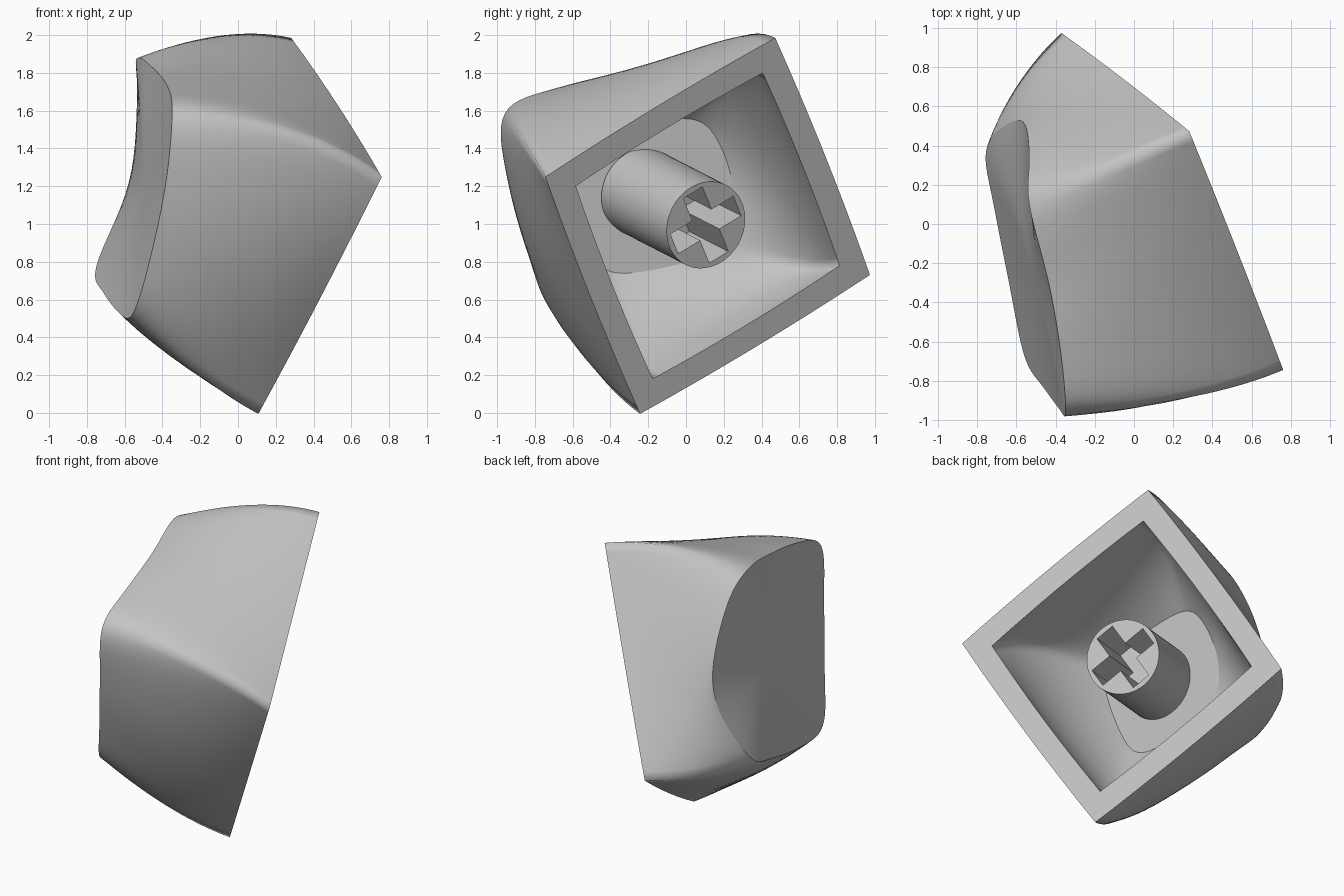
import bpy, bmesh, math
from mathutils import Vector, Matrix

if "Cube" in bpy.data.objects:
    bpy.data.objects.remove(bpy.data.objects["Cube"], do_unlink=True)

mat = bpy.data.materials.new("plain_grey")
mat.use_nodes = True
GREY = (0.55, 0.55, 0.55, 1)
mat.diffuse_color = GREY
mat.node_tree.nodes["Principled BSDF"].inputs["Base Color"].default_value = GREY

# Tilted frame of the cap: two rim directions and the axis away from the opening
U = Vector((-0.435, 0.334, -0.836)).normalized()
W = Vector((-0.842, -0.48, 0.246))
W = (W - U * W.dot(U)).normalized()
V = W.cross(U)
FRAME = Matrix.Translation((0.195, 0.115, 0.99)) @ Matrix((U, V, W)).transposed().to_4x4()

N = 24            # points per side
HALF = 0.75       # half width of the open base
INNER = 0.61      # half width of the opening


def add_object(name, bm):
    bmesh.ops.recalc_face_normals(bm, faces=bm.faces)
    mesh = bpy.data.meshes.new(name)
    bm.to_mesh(mesh)
    bm.free()
    mesh.materials.append(mat)
    ob = bpy.data.objects.new(name, mesh)
    bpy.context.collection.objects.link(ob)
    ob.matrix_world = FRAME
    return ob


def sides(corners, bulge):
    """Closed four-sided loop whose sides bow outwards."""
    pts = []
    for i in range(4):
        a, b = Vector(corners[i]), Vector(corners[(i + 1) % 4])
        out = (b - a).cross(Vector((0, 0, 1))).normalized()
        for k in range(N):
            s = k / N
            pts.append(a.lerp(b, s) + out * bulge[i] * 4 * s * (1 - s))
    return pts


def spline(ctrl):
    """Closed smooth curve through the control points."""
    c = [Vector(p) for p in ctrl]
    m, pts = len(c), []
    steps = 4 * N // m
    for i in range(m):
        p, q, r, s = (c[(i + j) % m] for j in (-1, 0, 1, 2))
        for k in range(steps):
            t = k / steps
            pts.append(0.5 * (2 * q + (r - p) * t + (2 * p - 5 * q + 4 * r - s) * t * t
                              + (3 * q - p - 3 * r + s) * t ** 3))
    return pts


def soften(loop, times):
    for _ in range(times):
        loop = [loop[i] * 0.5 + (loop[i - 1] + loop[(i + 1) % len(loop)]) * 0.25
                for i in range(len(loop))]
    return loop


def square(h):
    return sides([(-h, -h, 0), (h, -h, 0), (h, h, 0), (-h, h, 0)], [0.015] * 4)


def dish(p):
    """Tilted mean plane of the finger dish."""
    return 0.83 - 0.28 * p.x + 0.25 * p.y


def loft(a, b, c, levels):
    """Curved walls through three loops, with ridges rounding off along the way."""
    rings = []
    for j in range(levels + 1):
        t = j / levels
        ring = [p * ((1 - t) * (1 - 2 * t)) + q * (4 * t * (1 - t)) + r * (t * (2 * t - 1))
                for p, q, r in zip(a, b, c)]
        rings.append([p.lerp(q, t) for p, q in zip(ring, soften(ring, 5))])
    return rings


def cap_rings(loop, levels):
    """Rings shrinking from a loop towards the middle of the dish."""
    rings = []
    for j in range(1, levels):
        r = 1 - j / levels
        ring = []
        for p in loop:
            q = Vector((p.x * r, p.y * r, 0))
            q.z = dish(q) + (p.z - dish(p)) * r * r
            ring.append(q)
        rings.append(ring)
    return rings


# Cap shell: base, half-way and top outlines
middle = sides([(-0.66, -0.755, 0.42), (0.78, -0.61, 0.32), (0.645, 0.735, 0.45), (-0.80, 0.60, 0.555)],
               [0.065, 0.045, 0.085, 0.01])
top = spline([(-0.43, -0.67, 0.84), (-0.2, -0.76, 0.68), (0.28, -0.70, 0.50),
              (0.69, -0.43, 0.61), (0.68, -0.1, 0.69), (0.6, 0.3, 0.79),
              (0.46, 0.64, 0.90), (0.12, 0.64, 0.965), (-0.3, 0.56, 1.05),
              (-0.63, 0.41, 1.125), (-0.63, 0.1, 1.035), (-0.55, -0.27, 0.93)])
outer = loft(square(HALF), middle, top, 20)
outer += cap_rings(outer[-1], 14)

# Hollow inside, ending in a tilted ceiling
ceiling = []
for p in soften(top, 20):
    q = p * 0.61
    q.z = dish(q) - 0.15
    ceiling.append(q)
hollow_mid = [Vector((p.x * 0.78, p.y * 0.78, c.z * 0.52)) for p, c in zip(middle, ceiling)]
inner = loft(square(INNER), hollow_mid, ceiling, 16)

bm = bmesh.new()


def skin(rings):
    made = [[bm.verts.new(p) for p in ring] for ring in rings]
    for lo, hi in zip(made, made[1:]):
        bridge(lo, hi)
    bm.faces.new(made[-1])
    return made


def bridge(lo, hi):
    for i in range(len(lo)):
        k = (i + 1) % len(lo)
        bm.faces.new((lo[i], lo[k], hi[k], hi[i]))


out_v, in_v = skin(outer), skin(inner)
bridge(out_v[0], in_v[0])
for f in bm.faces:
    f.smooth = True
for ring in (out_v[0], out_v[20], in_v[0], in_v[-1]):
    for i, v in enumerate(ring):
        bm.edges.get((v, ring[i - 1])).smooth = False
add_object("cap_shell", bm)


# Stem with a cross-shaped socket
def prism(name, outline, low, high):
    b = bmesh.new()
    face = b.faces.new([b.verts.new((x, y, low)) for x, y in outline])
    new = bmesh.ops.extrude_face_region(b, geom=[face])["geom"]
    bmesh.ops.translate(b, vec=(0, 0, high - low),
                        verts=[g for g in new if isinstance(g, bmesh.types.BMVert)])
    return add_object(name, b)


R = 0.237
circle = [(R * math.cos(math.tau * i / 64), R * math.sin(math.tau * i / 64)) for i in range(64)]
L, S = 0.205, 0.062
arm = [(L, -S), (L, S), (S, S)]
cross = []
for turn in range(4):
    cross += arm
    arm = [(-y, x) for x, y in arm]

stem = prism("stem", circle, 0.02, 0.74)
cutter = prism("socket_cutter", cross, -0.1, 0.45)
cutter.hide_render = True
cut = stem.modifiers.new("socket", 'BOOLEAN')
cut.operation = 'DIFFERENCE'
cut.solver = 'EXACT'
cut.object = cutter
bpy.ops.object.select_all(action='DESELECT')
bpy.context.view_layer.objects.active = stem
stem.select_set(True)
bpy.ops.object.modifier_apply(modifier=cut.name)
bpy.data.objects.remove(cutter, do_unlink=True)
bpy.ops.object.shade_smooth_by_angle(angle=math.radians(35))
